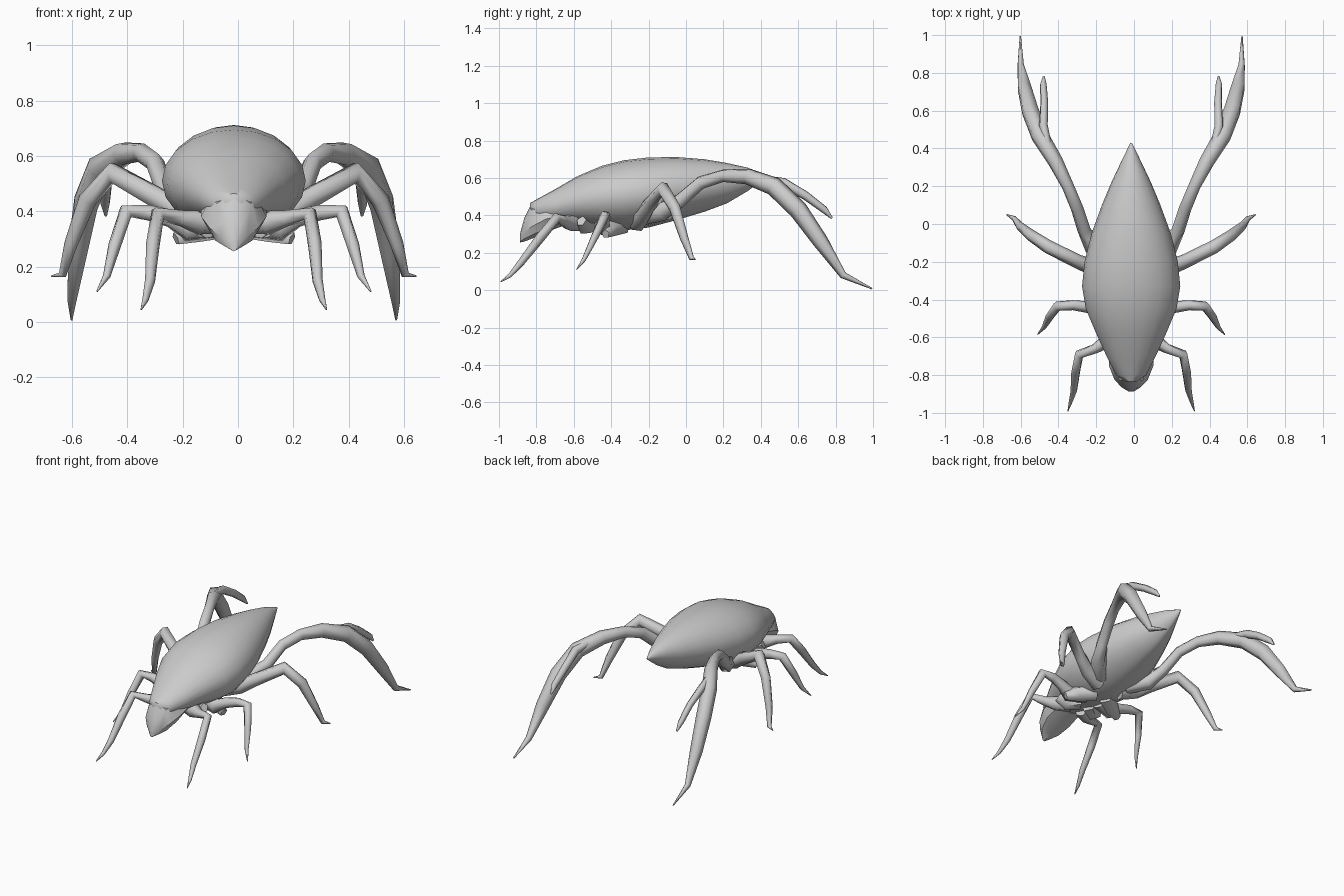
import bpy, bmesh, math
from mathutils import Vector

CX = -0.015  # body centre line
grey = bpy.data.materials.new("shell grey")
grey.diffuse_color = (0.6, 0.6, 0.6, 1)


def finish(name, rings, angle):
    """Skin a list of vertex rings, close the ends and shade."""
    bm = bmesh.new()
    loops = [[bm.verts.new(p) for p in ring] for ring in rings]
    n = len(loops[0])
    for a, b in zip(loops, loops[1:]):
        for i in range(n):
            j = (i + 1) % n
            bm.faces.new((a[i], a[j], b[j], b[i]))
    bm.faces.new(loops[0])
    bm.faces.new(loops[-1])
    bmesh.ops.recalc_face_normals(bm, faces=bm.faces)
    mesh = bpy.data.meshes.new(name)
    bm.to_mesh(mesh)
    bm.free()
    mesh.materials.append(grey)
    obj = bpy.data.objects.new(name, mesh)
    bpy.context.collection.objects.link(obj)
    bpy.ops.object.select_all(action='DESELECT')
    obj.select_set(True)
    bpy.context.view_layer.objects.active = obj
    bpy.ops.object.shade_smooth_by_angle(angle=math.radians(angle))


def hull(name, stations, n, angle):
    """Loft along y; station = y, half width, bottom z, widest z, top z, belly power."""
    rings = []
    for y, w, bot, mid, top, power in stations:
        ring = []
        for i in range(n):
            a = 2 * math.pi * i / n
            c, s = math.cos(a), math.sin(a)
            if s >= 0:
                ring.append((CX + w * c, y, mid + (top - mid) * s))
            else:
                x = math.copysign(abs(c) ** power, c)
                ring.append((CX + w * x, y, mid + (mid - bot) * s))
        rings.append(ring)
    finish(name, rings, angle)


def limb(name, path, sides=6):
    """Tapered tube, built on both sides; point = x, y, z, radius."""
    pts = [Vector(p[:3]) for p in path]
    for label, s in (("right", 1), ("left", -1)):
        rings = []
        for k, p in enumerate(pts):
            d = (pts[min(k + 1, len(pts) - 1)] - pts[max(k - 1, 0)]).normalized()
            u = d.cross(Vector((0.3, 0.2, 1))).normalized()
            v = d.cross(u)
            ring = []
            for i in range(sides):
                a = 2 * math.pi * i / sides
                q = p + path[k][3] * (0.9 * math.cos(a) * u + math.sin(a) * v)
                ring.append((CX + s * q.x, q.y, q.z))
            rings.append(ring)
        finish(f"{label}_{name}", rings, 70)


# Body: plump shell with a pointed tail and a keeled belly
hull("body", [
    (-0.835, 0.03, 0.40, 0.43, 0.465, 1), (-0.80, 0.08, 0.37, 0.43, 0.485, 1),
    (-0.70, 0.13, 0.36, 0.45, 0.54, 1), (-0.58, 0.185, 0.35, 0.48, 0.61, 1),
    (-0.45, 0.24, 0.33, 0.50, 0.665, 1), (-0.33, 0.26, 0.32, 0.51, 0.695, 1.05),
    (-0.20, 0.247, 0.335, 0.52, 0.71, 1.15), (-0.05, 0.21, 0.375, 0.54, 0.712, 1.25),
    (0.10, 0.155, 0.42, 0.56, 0.70, 1.3), (0.22, 0.105, 0.465, 0.58, 0.68, 1.3),
    (0.33, 0.053, 0.53, 0.60, 0.655, 1.3), (0.43, 0.004, 0.605, 0.61, 0.617, 1)], 20, 50)

# Head: drooping wedge below the front of the shell
hull("head", [
    (-0.888, 0.012, 0.255, 0.27, 0.30, 1), (-0.865, 0.05, 0.26, 0.31, 0.385, 1),
    (-0.825, 0.088, 0.275, 0.34, 0.465, 0.8), (-0.75, 0.118, 0.31, 0.38, 0.48, 0.8),
    (-0.64, 0.12, 0.35, 0.41, 0.48, 1)], 8, 35)

# Rear claw legs, long and arched, with an inner finger
limb("claw_leg", [
    (0.10, -0.22, 0.40, 0.06), (0.20, -0.12, 0.42, 0.055), (0.25, -0.03, 0.48, 0.04),
    (0.285, 0.08, 0.575, 0.038), (0.335, 0.20, 0.612, 0.036), (0.40, 0.33, 0.608, 0.045),
    (0.485, 0.47, 0.555, 0.052), (0.535, 0.60, 0.43, 0.052), (0.565, 0.72, 0.26, 0.043),
    (0.585, 0.84, 0.08, 0.02), (0.587, 0.995, 0.008, 0.004)])
limb("claw_finger", [
    (0.43, 0.38, 0.60, 0.02), (0.465, 0.52, 0.575, 0.027), (0.46, 0.64, 0.505, 0.024),
    (0.465, 0.74, 0.43, 0.02), (0.463, 0.78, 0.385, 0.006)])

# Walking legs, each with a heavy hip, a raised knee and a pointed foot
limb("rear_leg", [
    (0.08, -0.26, 0.37, 0.06), (0.20, -0.23, 0.40, 0.05), (0.28, -0.20, 0.45, 0.042),
    (0.44, -0.12, 0.54, 0.04), (0.53, -0.06, 0.44, 0.034), (0.59, -0.01, 0.28, 0.025),
    (0.62, 0.03, 0.17, 0.015), (0.66, 0.05, 0.165, 0.003)])
limb("middle_leg", [
    (0.06, -0.42, 0.36, 0.055), (0.17, -0.45, 0.34, 0.05), (0.23, -0.44, 0.375, 0.035),
    (0.31, -0.43, 0.395, 0.03), (0.39, -0.435, 0.40, 0.029), (0.43, -0.49, 0.28, 0.024),
    (0.46, -0.545, 0.165, 0.014), (0.495, -0.585, 0.11, 0.003)])
limb("front_leg", [
    (0.05, -0.58, 0.37, 0.055), (0.13, -0.62, 0.36, 0.045), (0.19, -0.66, 0.375, 0.03),
    (0.275, -0.69, 0.39, 0.028), (0.293, -0.78, 0.28, 0.027), (0.303, -0.88, 0.15, 0.02),
    (0.32, -0.94, 0.08, 0.012), (0.335, -0.99, 0.045, 0.003)])

# Belly hips tucked under the shell
limb("hip", [
    (0.04, -0.34, 0.35, 0.055), (0.14, -0.40, 0.33, 0.05), (0.21, -0.43, 0.30, 0.025)], 5)
limb("shoulder", [
    (0.04, -0.50, 0.36, 0.055), (0.11, -0.54, 0.34, 0.045), (0.16, -0.56, 0.37, 0.03)], 5)
